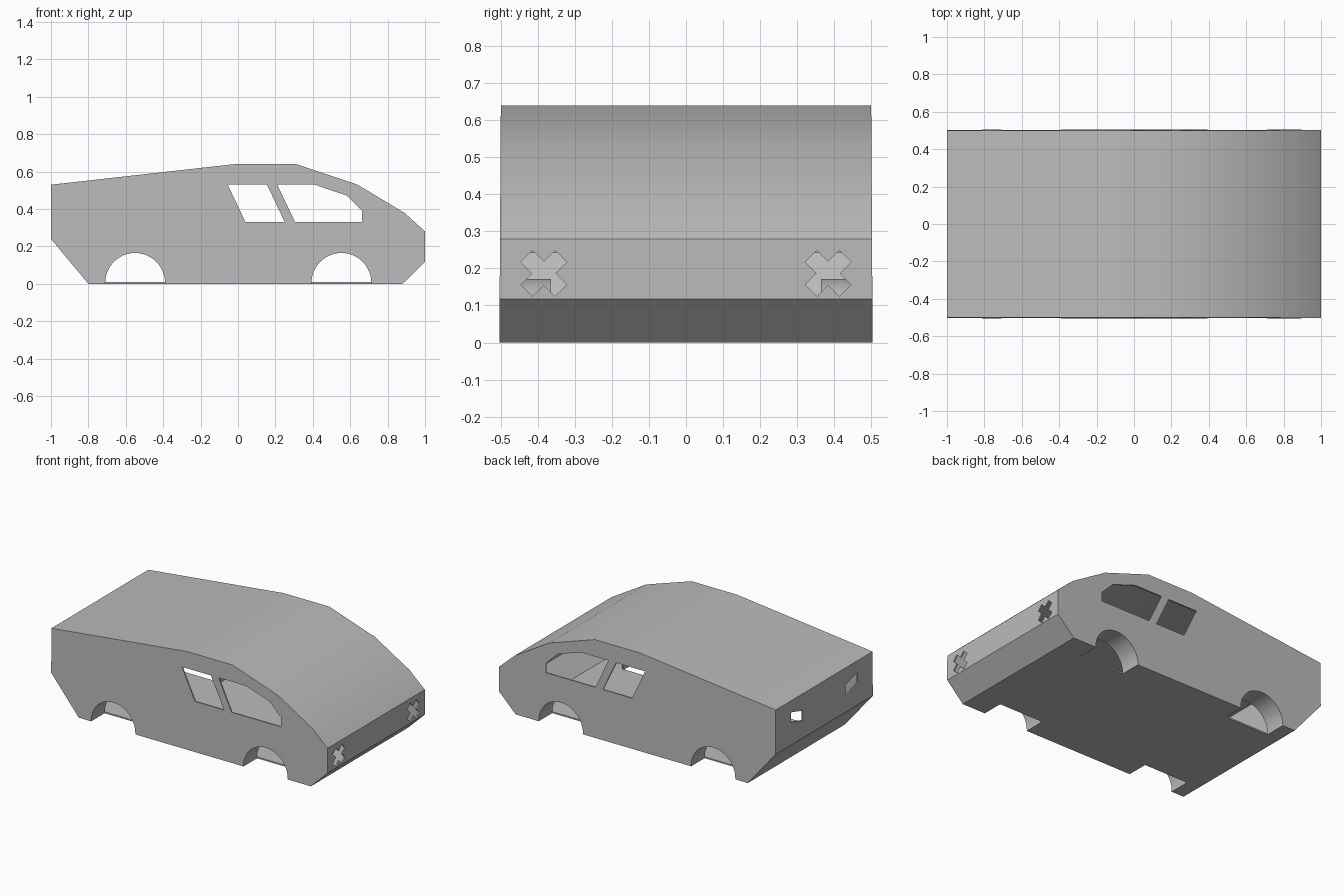
import bpy, bmesh
from math import sin, cos, pi, radians

old = bpy.data.objects.get("Cube")
if old:
    bpy.data.objects.remove(old, do_unlink=True)

grey = bpy.data.materials.new("light grey")
grey.use_nodes = True
grey.diffuse_color = (0.5, 0.5, 0.5, 1)
grey.node_tree.nodes["Principled BSDF"].inputs["Base Color"].default_value = (0.5, 0.5, 0.5, 1)

WALL = 0.009
WELL_DEPTH = 0.135
ARCH_R, ARCH_Z = 0.16, 0.005


def prism(name, points, lo, hi, axis="y"):
    """Extrude an outline along y (points are x, z) or along x (points are y, z)."""
    place = (lambda a, b, t: (a, t, b)) if axis == "y" else (lambda a, b, t: (t, a, b))
    bm = bmesh.new()
    rings = [[bm.verts.new(place(a, b, t)) for a, b in points] for t in (lo, hi)]
    bm.faces.new(rings[0])
    bm.faces.new(rings[1])
    n = len(points)
    for i in range(n):
        j = (i + 1) % n
        bm.faces.new((rings[0][i], rings[0][j], rings[1][j], rings[1][i]))
    bmesh.ops.recalc_face_normals(bm, faces=bm.faces[:])
    mesh = bpy.data.meshes.new(name)
    bm.to_mesh(mesh)
    bm.free()
    mesh.materials.append(grey)
    obj = bpy.data.objects.new(name, mesh)
    bpy.context.collection.objects.link(obj)
    return obj


def activate(obj):
    bpy.ops.object.select_all(action="DESELECT")
    obj.select_set(True)
    bpy.context.view_layer.objects.active = obj


def cut(obj, cutter):
    cutter.hide_render = True
    mod = obj.modifiers.new("cut", "BOOLEAN")
    mod.operation = "DIFFERENCE"
    mod.solver = "EXACT"
    mod.object = cutter
    activate(obj)
    bpy.ops.object.modifier_apply(modifier=mod.name)
    bpy.data.objects.remove(cutter, do_unlink=True)


def arc(cx, r, a0, a1, steps):
    return [(cx + r * cos(a0 + (a1 - a0) * i / steps),
             ARCH_Z + r * sin(a0 + (a1 - a0) * i / steps)) for i in range(steps + 1)]


# Hollow car body from its side profile, slightly wider at the sills
profile = [(-1, 0.53), (-0.02, 0.64), (0.31, 0.64), (0.64, 0.53), (0.89, 0.38),
           (1, 0.28), (1, 0.117), (0.88, 0), (-0.8, 0), (-1, 0.24)]
body = prism("car_body", profile, -0.5, 0.5)
for v in body.data.vertices:
    v.co.y *= 1.008 - 0.0125 * v.co.z
shell = body.modifiers.new("shell", "SOLIDIFY")
shell.thickness = WALL
shell.offset = -1
shell.use_even_offset = True
activate(body)
bpy.ops.object.modifier_apply(modifier="shell")

# Side windows
rear_window = [(-0.055, 0.53), (0.155, 0.53), (0.25, 0.33), (0.04, 0.33)]
front_window = [(0.21, 0.53), (0.41, 0.53), (0.58, 0.473), (0.663, 0.39),
                (0.663, 0.33), (0.305, 0.33)]
for outline in (rear_window, front_window):
    cut(body, prism("window_cutter", outline, -0.6, 0.6))

for side in (-1, 1):
    # Cross-shaped headlight openings
    for turn in (45, 135):
        c, s = cos(radians(turn)), sin(radians(turn))
        bar = [(side * 0.384 + u * c - w * s, 0.187 + u * s + w * c)
               for u, w in ((-0.065, -0.022), (0.065, -0.022), (0.065, 0.022), (-0.065, 0.022))]
        cut(body, prism("headlight_cutter", bar, 0.9, 1.1, "x"))
    # Slanted tail light openings
    tail = [(side * 0.222, 0.355), (side * 0.345, 0.39), (side * 0.345, 0.455), (side * 0.222, 0.42)]
    cut(body, prism("tail_light_cutter", tail, -1.1, -0.9, "x"))

# Wheel arches: notch in side and floor, lined by a thin half tube open to the cabin
wells = []
for end, cx in (("rear", -0.55), ("front", 0.553)):
    for label, side in (("right", -1), ("left", 1)):
        inner, outer = side * (0.5 - WELL_DEPTH), side * 0.6
        circle = arc(cx, ARCH_R, 0, 2 * pi, 48)[:-1]
        cut(body, prism("arch_cutter", circle, inner, outer))
        ring = arc(cx, ARCH_R, 0, pi, 24) + arc(cx, ARCH_R + 0.007, pi, 0, 24)
        wells.append(prism(f"{end}_{label}_wheel_well", ring, inner, side * 0.499))

# Soft roof shading with crisp edges
for obj in [body] + wells:
    activate(obj)
    bpy.ops.object.shade_smooth_by_angle(angle=radians(30))
